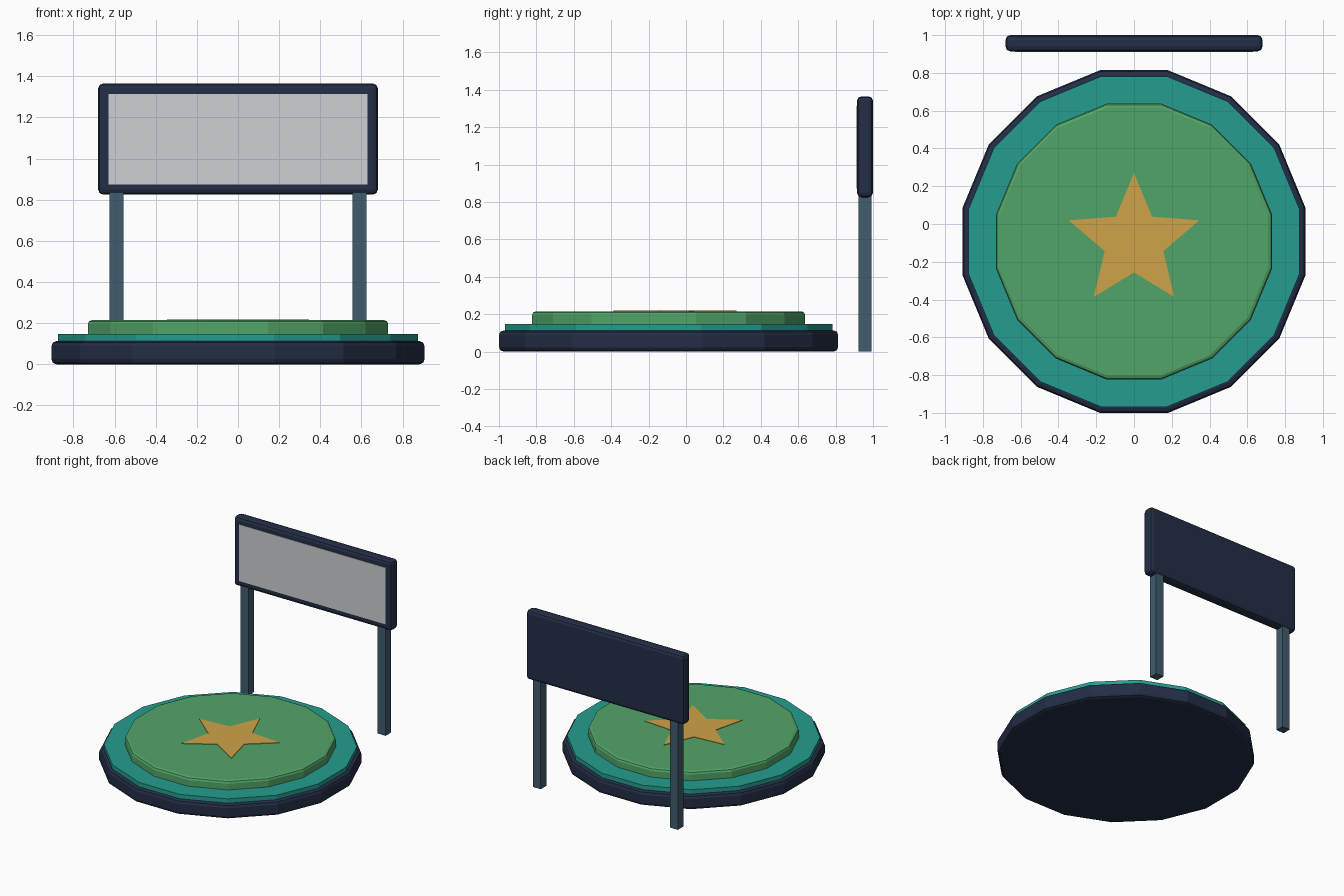
import bpy
import bmesh
from math import cos, sin, pi
from mathutils import Matrix, Vector

cube = bpy.data.objects.get("Cube")
if cube:
    bpy.data.objects.remove(cube, do_unlink=True)

PAD_Y = -0.093    # centre of the round platform
BOARD_Y = 0.957   # centre plane of the sign


def material(name, hex_code):
    """Flat material from an sRGB hex code, stored as linear values."""
    srgb = [int(hex_code[i:i + 2], 16) / 255 for i in (0, 2, 4)]
    color = [c / 12.92 if c < 0.04045 else ((c + 0.055) / 1.055) ** 2.4 for c in srgb] + [1]
    mat = bpy.data.materials.new(name)
    mat.use_nodes = True
    mat.diffuse_color = color
    mat.node_tree.nodes["Principled BSDF"].inputs["Base Color"].default_value = color
    return mat


navy = material("navy", "232e46")
teal = material("teal", "259d8f")
green = material("green", "52a568")
gold = material("gold", "d0a448")
slate = material("slate", "405c6e")
pale_grey = material("pale grey", "cfd0d4")


def finish(name, bm, mat, bevel=0):
    bmesh.ops.recalc_face_normals(bm, faces=bm.faces)
    mesh = bpy.data.meshes.new(name)
    bm.to_mesh(mesh)
    bm.free()
    mesh.materials.append(mat)
    obj = bpy.data.objects.new(name, mesh)
    bpy.context.collection.objects.link(obj)
    if bevel:
        mod = obj.modifiers.new("Bevel", "BEVEL")
        mod.width = bevel
        mod.segments = 2
        mod.limit_method = "ANGLE"
    return obj


def disc(name, half_width, z0, z1, mat, bevel=0):
    """Sixteen-sided disc with a flat side facing the front."""
    bm = bmesh.new()
    radius = half_width / cos(pi / 16)
    place = Matrix.Translation((0, PAD_Y, (z0 + z1) / 2)) @ Matrix.Rotation(pi / 16, 4, "Z")
    bmesh.ops.create_cone(bm, cap_ends=True, segments=16, radius1=radius,
                          radius2=radius, depth=z1 - z0, matrix=place)
    return finish(name, bm, mat, bevel)


def box(name, center, size, mat, bevel=0):
    bm = bmesh.new()
    place = Matrix.Translation(center) @ Matrix.Diagonal(Vector(size)).to_4x4()
    bmesh.ops.create_cube(bm, size=1, matrix=place)
    return finish(name, bm, mat, bevel)


# Stepped platform
disc("platform_base", 0.907, 0, 0.113, navy, 0.025)
disc("platform_ring", 0.875, 0.09, 0.147, teal)
disc("platform_top", 0.73, 0.12, 0.215, green, 0.02)

# Star plate on the platform
bm = bmesh.new()
points = []
for i in range(10):
    r = 0.163 if i % 2 else 0.363
    a = pi / 2 + i * pi / 5
    points.append(bm.verts.new((r * cos(a), PAD_Y + r * sin(a), 0.212)))
face = bm.faces.new(points)
top = bmesh.ops.extrude_face_region(bm, geom=[face])["geom"]
bmesh.ops.translate(bm, vec=(0, 0, 0.007),
                    verts=[v for v in top if isinstance(v, bmesh.types.BMVert)])
finish("star", bm, gold)

# Sign with its two posts
for side, x in (("left", 0.59), ("right", -0.59)):
    box(side + "_post", (x, BOARD_Y, 0.43), (0.068, 0.068, 0.86), slate)
box("sign_board", (0, BOARD_Y, 1.095), (1.36, 0.086, 0.54), navy, 0.025)
box("sign_panel", (0, 0.915, 1.093), (1.26, 0.008, 0.44), pale_grey)
